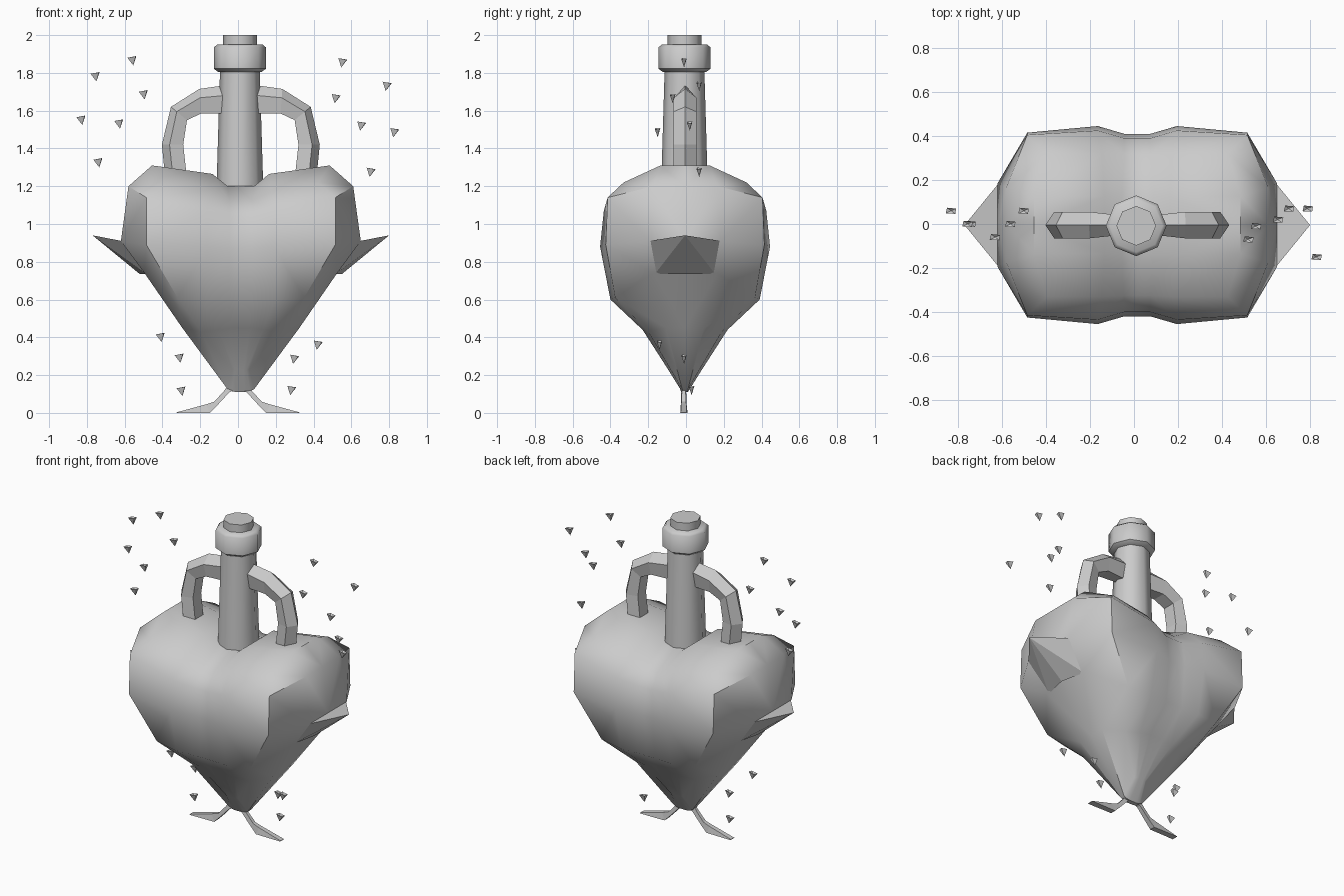
import bpy, bmesh, math
from mathutils import Vector

if "Cube" in bpy.data.objects:
    bpy.data.objects.remove(bpy.data.objects["Cube"])

CX, CY = 0.015, -0.005


def make(name, verts, faces, signs=((1, 1),), offset=(0, 0, 0), smooth=None):
    """Mesh object from verts and faces, repeated with mirrored (x, y) signs and welded."""
    bm = bmesh.new()
    for sx, sy in signs:
        vs = [bm.verts.new((x * sx, y * sy, z)) for x, y, z in verts]
        for f in faces:
            bm.faces.new([vs[i] for i in f])
    bmesh.ops.remove_doubles(bm, verts=bm.verts, dist=0.0005)
    bmesh.ops.recalc_face_normals(bm, faces=bm.faces)
    me = bpy.data.meshes.new(name)
    bm.to_mesh(me)
    bm.free()
    ob = bpy.data.objects.new(name, me)
    ob.location = offset
    bpy.context.collection.objects.link(ob)
    if smooth:
        bpy.ops.object.select_all(action='DESELECT')
        ob.select_set(True)
        bpy.context.view_layer.objects.active = ob
        bpy.ops.object.shade_smooth_by_angle(angle=math.radians(smooth))
    return ob


def loft(rings):
    """Verts and faces of a capped tube through rings of equal length."""
    n = len(rings[0])
    verts = [p for r in rings for p in r]
    faces = [(k * n + i, k * n + (i + 1) % n, (k + 1) * n + (i + 1) % n, (k + 1) * n + i)
             for k in range(len(rings) - 1) for i in range(n)]
    faces += [tuple(range(n)), tuple(range((len(rings) - 1) * n, len(rings) * n))]
    return verts, faces


MX = ((1, 1), (-1, 1))
MXY = ((1, 1), (-1, 1), (1, -1), (-1, -1))

# Heart body: one quarter; rows go top to bottom, columns centre to edge
rows = [
    [(.06, .32, 1.12), (.16, .325, 1.18), (.41, .325, 1.22)],
    [(.06, .395, 1.04), (.18, .43, 1.07), (.50, .41, 1.14)],
    [(.06, .415, .87), (.18, .45, .88), (.50, .42, .89)],
    [(.06, .39, .60), (.18, .395, .60), (.335, .37, .61)],
    [(.05, .23, .45), (.12, .225, .44), (.21, .195, .43)],
    [(.015, .09, .23), (.03, .09, .23), (.045, .08, .23)],
]
grid = [[(0, r[0][1], r[0][2])] + r for r in rows]
rim = grid[0] + [r[3] for r in grid[1:]] + grid[5][2::-1]
# Side ring matching the rim of the front patch
side = [(0, .13, 1.2), (.07, .13, 1.2), (.15, .13, 1.265), (.47, .13, 1.31),
        (.595, .17, 1.2), (.635, .19, .91), (.51, .17, .74), (.31, .10, .45),
        (.07, .015, .125), (.05, .015, .115), (.025, .015, .11), (0, .015, .11)]
mid = [(x, 0, z) for x, y, z in side]
verts = [p for r in grid for p in r] + rim + side + mid
faces = [(r * 4 + c, r * 4 + c + 1, r * 4 + c + 5, r * 4 + c + 4)
         for r in range(5) for c in range(3)]
n = len(rim)
for k in range(2):
    a, b = 24 + k * n, 24 + (k + 1) * n
    faces += [(a + i, a + i + 1, b + i + 1, b + i) for i in range(n - 1)]
make("heart_body", verts, faces, MXY, (CX, CY, 0), 42)

# Side spikes
sv = [(.63, -.19, .91), (.63, .19, .91), (.50, .16, .735), (.50, -.16, .735),
      (.785, 0, .94), (.535, 0, .735)]
make("side_spikes", sv, [(0, 1, 4), (1, 2, 4), (2, 5, 4), (5, 3, 4), (3, 0, 4), (0, 3, 5, 2, 1)],
     MX, (CX, CY, 0))


# Neck, collar and stopper: eight-sided turned parts
def turned(name, profile):
    rings = [[(r * math.cos(i * math.pi / 4), r * math.sin(i * math.pi / 4), z) for i in range(8)]
             for r, z in profile]
    make(name, *loft(rings), offset=(.01, -.008, 0), smooth=50)


turned("bottle_neck", [(.125, 1.15), (.105, 1.82)])
turned("neck_collar", [(.115, 1.805), (.138, 1.822), (.138, 1.935), (.12, 1.95)])
turned("stopper", [(.09, 1.94), (.09, 2.0)])

# Handles: ridged section swept along outer and inner curves
outer = [(.08, 1.735), (.22, 1.715), (.37, 1.62), (.418, 1.42), (.40, 1.24)]
inner = [(.08, 1.585), (.21, 1.585), (.285, 1.55), (.305, 1.42), (.285, 1.24)]
rings = []
for k, (o, i) in enumerate(zip(outer, inner)):
    o, i = Vector(o), Vector(i)
    q = o.lerp(i, .36)
    w = .06 if k else .045
    rings.append([(o.x, 0, o.y), (q.x, w, q.y), (i.x, w * .7, i.y),
                  (i.x, -w * .7, i.y), (q.x, -w, q.y)])
make("handles", *loft(rings), MX, (CX, CY, 0))

# Feet: thin bent ribbons
top = [(.05, .15), (.075, .115), (.125, .06), (.17, .045), (.325, .003)]
low = [(0, .13), (.045, .11), (.105, .045), (.15, 0), (.325, 0)]
rings = []
for k, (t, l) in enumerate(zip(top, low)):
    w = .008 + .002 * k
    rings.append([(t[0], -w, t[1]), (t[0], w, t[1]), (l[0], w * 1.3, l[1]), (l[0], -w * 1.3, l[1])])
make("feet", *loft(rings), MX, (0, -.012, 0))

# Floating shards around the bottle
spots = [(-.83, .06, 1.55), (-.755, 0, 1.78), (-.56, 0, 1.865), (-.5, .06, 1.685),
         (-.63, -.06, 1.53), (-.74, 0, 1.325), (.55, -.01, 1.855), (.785, .07, 1.73),
         (.515, -.07, 1.665), (.65, .02, 1.52), (.825, -.15, 1.485), (.7, .07, 1.275),
         (-.41, -.1, .4), (-.31, 0, .29), (-.3, -.02, .115),
         (.42, -.14, .36), (.295, -.01, .285), (.28, .03, .12)]
shard = [(-.024, -.012, .018), (.02, -.014, .02), (.024, .01, .022), (-.018, .014, .018),
         (.003, 0, -.026), (0, 0, .008)]
sf = [(0, 1, 4), (1, 2, 4), (2, 3, 4), (3, 0, 4), (0, 5, 1), (1, 5, 2), (2, 5, 3), (3, 5, 0)]
for k, p in enumerate(spots):
    ob = make("shard_%02d" % (k + 1), shard, sf, offset=p)
    ob.rotation_euler = (0, .25 if p[0] > .2 else -.1, 0)
